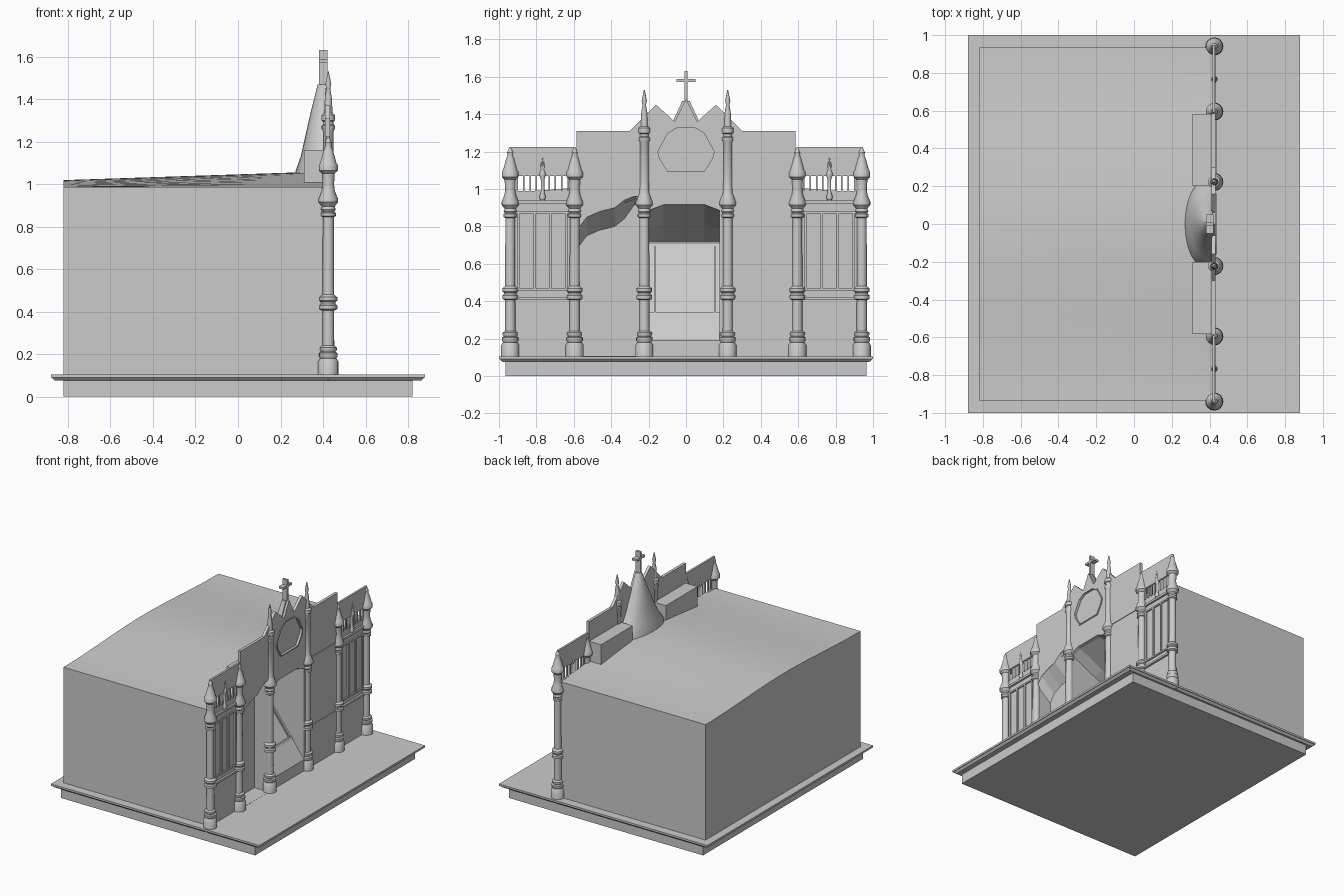
import bpy, bmesh, math

if "Cube" in bpy.data.objects:
    bpy.data.objects.remove(bpy.data.objects["Cube"])

def finish(name, bm, smooth=False):
    bmesh.ops.recalc_face_normals(bm, faces=bm.faces[:])
    me = bpy.data.meshes.new(name)
    bm.to_mesh(me)
    bm.free()
    ob = bpy.data.objects.new(name, me)
    bpy.context.collection.objects.link(ob)
    if smooth:
        bpy.ops.object.select_all(action='DESELECT')
        ob.select_set(True)
        bpy.context.view_layer.objects.active = ob
        bpy.ops.object.shade_smooth_by_angle(angle=math.radians(35))
    return ob

def loft(name, loops, smooth=False):
    """Skin a list of equal-length closed loops and cap both ends."""
    bm = bmesh.new()
    rings = [[bm.verts.new(p) for p in lp] for lp in loops]
    n = len(rings[0])
    for a, b in zip(rings, rings[1:]):
        for i in range(n):
            j = (i + 1) % n
            bm.faces.new((a[i], a[j], b[j], b[i]))
    bm.faces.new(rings[0])
    bm.faces.new(rings[-1][::-1])
    return finish(name, bm, smooth)

def plate(name, pts, x0, x1):
    """Outline in the facade plane (y, z), extruded along x."""
    return loft(name, [[(x, y, z) for y, z in pts] for x in (x0, x1)])

def box(name, x0, x1, y0, y1, z0, z1):
    return plate(name, [(y0, z0), (y1, z0), (y1, z1), (y0, z1)], x0, x1)

def lathe(name, prof, x, y, n=16):
    return loft(name, [[(x + r * math.cos(2 * math.pi * i / n), y + r * math.sin(2 * math.pi * i / n), z)
                        for i in range(n)] for r, z in prof], True)

def cut(ob, cutter):
    m = ob.modifiers.new("cut", 'BOOLEAN')
    m.operation = 'DIFFERENCE'
    m.solver = 'EXACT'
    m.object = cutter
    cutter.hide_render = True
    cutter.display_type = 'WIRE'

# Plinth and overhanging floor slab
box("plinth", -0.82, 0.82, -0.965, 0.965, 0, 0.08)
loft("floor_slab", [[(sx * (0.88 - d), sy * (1 - d), z) for sx, sy in ((-1, -1), (1, -1), (1, 1), (-1, 1))]
                    for d, z in ((0.02, 0.075), (0.005, 0.09), (0, 0.09), (0, 0.105))])

# Building body with a gently humped roof that rises toward the facade
N = 24
def section(x, hump):
    ys = [-0.935 + 1.87 * i / N for i in range(N + 1)]
    return [(x, -0.935, 0.1)] + [(x, y, 0.987 + hump * math.cos(y / 0.935 * math.pi / 2) ** 2)
                                 for y in ys] + [(x, 0.935, 0.1)]
body = loft("building_body", [section(-0.82, 0.032), section(0.27, 0.068), section(0.415, 0.068)], True)

# Central facade sheet with stepped and pointed parapet
half = [(0.06, 1.36), (0.16, 1.45), (0.30, 1.31), (0.585, 1.31), (0.585, 0.1)]
facade = plate("central_facade", [(-y, z) for y, z in half[::-1]] + [(0, 1.48)] + half, 0.41, 0.432)

# Porch recess: sloped floor panel below, stepped soffit above
porch_prof = [(0.5, 0.1), (0.05, 0.7), (0.05, 0.72), (0.2, 0.81), (0.405, 0.91), (0.5, 0.93)]
porch = loft("porch_cutter", [[(x, y, z if i < 3 else z - drop) for i, (x, z) in enumerate(porch_prof)]
                              for y, drop in ((-0.2, 0.03), (-0.12, 0), (0.1, 0), (0.18, 0.03))])
# Left bay recess with a curved, sloping ceiling
curve = [(-0.575, 0.69), (-0.53, 0.75), (-0.46, 0.78), (-0.38, 0.80), (-0.33, 0.84), (-0.28, 0.91), (-0.245, 0.94)]
ends = [(-0.245, 0.106), (-0.575, 0.106)]
bay = loft("left_bay_cutter", [[(x, y, min(0.96, z + up)) for y, z in curve] + [(x, y, z) for y, z in ends]
                               for x, up in ((0.31, 0), (0.43, 0.1), (0.5, 0.1))])
for c in (porch, bay):
    cut(body, c)
    cut(facade, c)

# Door panel frame lying on the porch slope
def slope(z, off):
    return 0.5 - (z - 0.1) * 0.75 + off
def sloped_bar(name, y0, y1, z0, z1):
    q = lambda o: [(slope(z0, o), y0, z0), (slope(z0, o), y1, z0), (slope(z1, o), y1, z1), (slope(z1, o), y0, z1)]
    loft(name, [q(-0.01), q(0.01)])
sloped_bar("door_sill", -0.2, 0.18, 0.33, 0.34)
sloped_bar("door_head", -0.2, 0.18, 0.695, 0.71)
sloped_bar("door_jamb_left", -0.17, -0.16, 0.34, 0.7)
sloped_bar("door_jamb_right", 0.15, 0.16, 0.34, 0.7)

# Round window: recess plus thin rim
rose_half = [(0.05, 1.33), (0.1, 1.30), (0.155, 1.2), (0.145, 1.16), (0.1, 1.09)]
rose = [(-y, z) for y, z in rose_half[::-1]] + rose_half
cut(facade, plate("round_window_cutter", rose, 0.42, 0.5))
def ring_pts(x, s):
    return [(x, y * s, 1.21 + (z - 1.21) * s) for y, z in rose]
rim = loft("round_window_rim", [ring_pts(0.42, 1.04), ring_pts(0.438, 1.04)])
cut(rim, plate("rim_cutter", [(y * 0.97, 1.21 + (z - 1.21) * 0.97) for y, z in rose], 0.3, 0.5))

# Flared roof hood behind the gable
def hood_ring(d, w, z):
    return [(0.415 - d * math.sin(t * math.pi / 12) ** 0.8, -w * math.cos(t * math.pi / 12), z) if 0 < t < 12
            else (0.415, -w if t == 0 else w, z) for t in range(13)]
loft("roof_hood", [hood_ring(*r) for r in ((0.15, 0.24, 0.99), (0.145, 0.24, 1.06), (0.12, 0.185, 1.13),
     (0.1, 0.135, 1.22), (0.075, 0.085, 1.33), (0.04, 0.02, 1.47))], True)

# Cross
box("cross_upright", 0.38, 0.42, -0.008, 0.008, 1.44, 1.63)
box("cross_arm", 0.38, 0.42, -0.05, 0.05, 1.572, 1.588)

# Turned column profiles (radius, height)
lower = [(0.048, 0.08), (0.048, 0.165), (0.038, 0.18), (0.044, 0.19), (0.044, 0.205), (0.034, 0.21),
         (0.04, 0.22), (0.04, 0.232), (0.028, 0.24), (0.027, 0.405), (0.042, 0.412), (0.042, 0.43),
         (0.034, 0.437), (0.034, 0.445), (0.042, 0.452), (0.042, 0.468), (0.027, 0.48), (0.026, 0.845),
         (0.035, 0.85), (0.035, 0.865), (0.028, 0.87), (0.035, 0.88), (0.03, 0.895), (0.046, 0.915),
         (0.046, 0.93), (0.03, 0.97)]
outer = lower + [(0.027, 1.0), (0.03, 1.05), (0.045, 1.065), (0.045, 1.09), (0.038, 1.1), (0.022, 1.16),
                 (0.014, 1.18), (0.017, 1.195), (0.003, 1.225)]
inner = lower + [(0.026, 0.98), (0.025, 1.05), (0.025, 1.25), (0.031, 1.26), (0.031, 1.275), (0.025, 1.28),
                 (0.025, 1.295), (0.032, 1.3), (0.032, 1.325), (0.02, 1.335), (0.016, 1.41), (0.009, 1.45),
                 (0.014, 1.47), (0.002, 1.53)]
finial = [(0.014, 0.94), (0.018, 0.96), (0.01, 0.98), (0.01, 1.05), (0.017, 1.07), (0.017, 1.085),
          (0.01, 1.1), (0.012, 1.125), (0.002, 1.19)]

for s, side in ((-1, "left"), (1, "right")):
    def bar(name, y0, y1, z0, z1, x0=0.412, x1=0.435):
        box(side + "_" + name, x0, x1, min(s * y0, s * y1), max(s * y0, s * y1), z0, z1)
    lathe(side + "_outer_column", outer, 0.425, s * 0.94)
    lathe(side + "_middle_column", outer, 0.425, s * 0.595)
    lathe(side + "_inner_column", inner, 0.425, s * 0.223)
    lathe(side + "_small_finial", finial, 0.425, s * 0.767, 10)
    # Outer bay: wall, rails, window frame and bars
    bar("bay_wall", 0.59, 0.94, 0.1, 0.99, 0.405, 0.42)
    bar("bay_low_rail", 0.6, 0.94, 0.405, 0.42)
    bar("bay_high_rail", 0.6, 0.94, 0.92, 0.937)
    bar("window_sill", 0.62, 0.91, 0.455, 0.467, 0.412, 0.43)
    bar("window_head", 0.62, 0.91, 0.868, 0.88, 0.412, 0.43)
    for i, y in enumerate((0.64, 0.725, 0.81, 0.895)):
        bar("window_bar_%d" % i, y - 0.007, y + 0.007, 0.46, 0.875, 0.412, 0.43)
    # Parapet sheet carried on small balusters
    for i in range(9):
        y = 0.63 + i * 0.034
        bar("baluster_%d" % i, y - 0.004, y + 0.004, 0.985, 1.075, 0.416, 0.428)
    plate(side + "_parapet", [(s * 0.61, 1.07), (s * 0.93, 1.07), (s * 0.945, 1.225), (s * 0.59, 1.225)],
          0.415, 0.43)
    # Roof block behind the parapet
    bar("roof_block", 0.2, 0.582, 0.95, 1.16, 0.31, 0.415)

# Mouldings of the right inner bay
box("right_bay_low_rail", 0.42, 0.437, 0.24, 0.58, 0.405, 0.42)
box("right_bay_high_rail", 0.42, 0.437, 0.24, 0.58, 0.93, 0.942)
